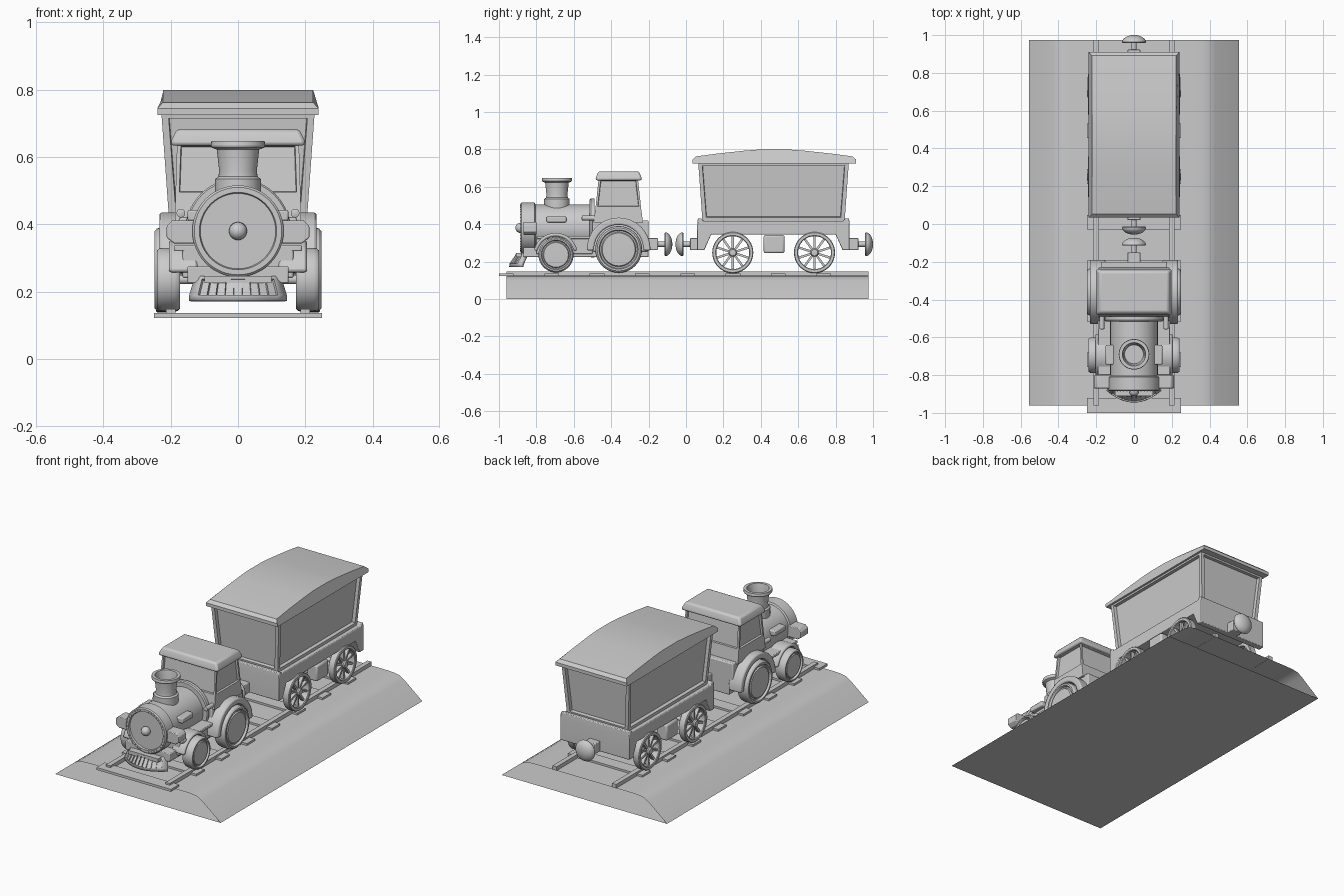
import bpy, bmesh
from math import sin, cos, pi, radians
from mathutils import Matrix, Vector

if "Cube" in bpy.data.objects:
    bpy.data.objects.remove(bpy.data.objects["Cube"])


def finish(name, bm, bevel=0):
    bmesh.ops.remove_doubles(bm, verts=bm.verts, dist=1e-5)
    bmesh.ops.recalc_face_normals(bm, faces=bm.faces)
    me = bpy.data.meshes.new(name)
    bm.to_mesh(me)
    bm.free()
    ob = bpy.data.objects.new(name, me)
    bpy.context.collection.objects.link(ob)
    if bevel:
        m = ob.modifiers.new("Bevel", 'BEVEL')
        m.width, m.segments = bevel, 2
    return ob


def box(name, x, y, z, bevel=0):
    """Box from (min, max) ranges."""
    bm = bmesh.new()
    c = [(a[0] + a[1]) / 2 for a in (x, y, z)]
    s = [abs(a[1] - a[0]) for a in (x, y, z)]
    bmesh.ops.create_cube(bm, size=1, matrix=Matrix.LocRotScale(Vector(c), None, Vector(s)))
    return finish(name, bm, bevel)


def frustum(name, yc, sections, inset=0, depth=0, bevel=0):
    """Stacked rectangles (half x, half y, z); side faces optionally recessed."""
    bm = bmesh.new()
    rings = [[bm.verts.new((sx * a, yc + sy * b, z)) for sx, sy in ((-1, -1), (1, -1), (1, 1), (-1, 1))]
             for a, b, z in sections]
    sides = [bm.faces.new((r[i], r[(i + 1) % 4], q[(i + 1) % 4], q[i]))
             for r, q in zip(rings, rings[1:]) for i in range(4)]
    bm.faces.new(rings[0][::-1])
    bm.faces.new(rings[-1])
    bmesh.ops.recalc_face_normals(bm, faces=bm.faces)
    if inset:
        bmesh.ops.inset_individual(bm, faces=sides, thickness=inset)
        bmesh.ops.inset_individual(bm, faces=sides, thickness=0.003, depth=-depth)
    return finish(name, bm, bevel)


def prism(name, pts, axis, a, b, caps=True, bevel=0):
    """Profile (y,z) along x, or (x,z) along y."""
    bm = bmesh.new()
    put = (lambda p, t: (t, p[0], p[1])) if axis == 'x' else (lambda p, t: (p[0], t, p[1]))
    A, B = [[bm.verts.new(put(p, t)) for p in pts] for t in (a, b)]
    n = len(pts)
    for i in range(n):
        bm.faces.new((A[i], A[(i + 1) % n], B[(i + 1) % n], B[i]))
    if caps:
        bm.faces.new(A)
        bm.faces.new(B[::-1])
    return finish(name, bm, bevel)


def lathe(name, prof, axis, loc, segs=40):
    """Spin (radius, height) points round an axis."""
    bm = bmesh.new()
    rings = []
    for r, h in prof:
        ring = []
        for i in range(segs):
            c, s = r * cos(2 * pi * i / segs), r * sin(2 * pi * i / segs)
            p = {'x': (h, c, s), 'y': (c, h, s), 'z': (c, s, h)}[axis]
            ring.append(bm.verts.new(Vector(p) + Vector(loc)))
        rings.append(ring)
    for r, q in zip(rings, rings[1:]):
        for i in range(segs):
            j = (i + 1) % segs
            bm.faces.new((r[i], r[j], q[j], q[i]))
    return finish(name, bm)


def fender(name, s, y, z, ro, ri, a0, a1, x0, x1):
    ang = [radians(a0 + (a1 - a0) * i / 20) for i in range(21)]
    pts = [(y + ro * cos(a), z + ro * sin(a)) for a in ang]
    pts += [(y + ri * cos(a), z + ri * sin(a)) for a in reversed(ang)]
    prism(name, pts, 'x', s * x0, s * x1, bevel=0.008)


def buffer(name, y, d):
    """Coupling block, rod and domed disc pointing along d from y."""
    box(name + "_block", (-.035, .035), (y - .01 * d, y + .05 * d), (.262, .325), .004)
    dome = [(.063 * cos(a), d * (.09 + .037 * sin(a))) for a in [i * pi / 16 for i in range(9)]]
    lathe(name + "_disc", [(0, d * .045), (.014, d * .045), (.014, d * .085), (.06, d * .085)] + dome,
          'y', (0, y, .293), 28)


# Track: open-ended ballast bank, sleepers, rails
half = [(.555, 0), (.43, .1), (.40, .117), (.365, .123), (.32, .125)]
prism("ballast", half + [(-x, z) for x, z in reversed(half)], 'y', -.96, .975, caps=False)
for i in range(8):
    y = -.961 + i * .2425
    box("sleeper", (-.25, .25), (y - .039, y + .039), (.122, .137))
for s in (-1, 1):
    box("rail", (s * .186, s * .214), (-.96, .975), (.124, .148))

# Boiler with front ring, door, knob and rear band
lathe("boiler", [(0, -.82), (.126, -.82), (.126, -.49), (0, -.49)], 'y', (0, 0, .38))
lathe("smokebox", [(0, -.875), (.112, -.875), (.115, -.885), (.13, -.885), (.136, -.879),
                   (.136, -.81), (.126, -.805)], 'y', (0, 0, .38), 48)
lathe("boiler_band", [(.12, -.515), (.152, -.515), (.157, -.508), (.157, -.49), (.12, -.49)], 'y', (0, 0, .38))
lathe("door_knob", [(.027 * sin(a), -.885 - .027 * cos(a)) for a in [i * pi / 10 for i in range(11)]],
      'y', (0, 0, .38), 20)
bm = bmesh.new()
for i in range(40):
    a = 2 * pi * i / 40
    bmesh.ops.create_cube(bm, size=.005, matrix=Matrix.Translation((.123 * cos(a), -.885, .38 + .123 * sin(a))))
finish("door_rivets", bm)

# Chimney
lathe("chimney", [(0, .47), (.068, .47), (.068, .535), (.058, .542), (.056, .56), (.063, .622), (.078, .628),
                  (.081, .635), (.079, .648), (.062, .648), (.057, .625), (.05, .56), (0, .56)], 'z', (0, -.69, 0))

# Locomotive frame
box("loco_body", (-.165, .165), (-.80, -.5), (.24, .335), .006)
box("loco_chassis", (-.15, .15), (-.87, -.2), (.225, .275), .004)
box("cab_base", (-.175, .175), (-.5, -.2), (.255, .42), .006)
prism("front_beam", [(-.212, .36), (-.19, .343), (.19, .343), (.212, .36), (.212, .395), (.195, .412),
                     (-.195, .412), (-.212, .395)], 'y', -.87, -.80, bevel=.004)
for s in (-1, 1):
    box("boiler_side_box", (s * .09, s * .15), (-.745, -.64), (.41, .442), .006)
    box("running_board", (s * .1, s * .19), (-.80, -.5), (.32, .338), .004)
    lathe("side_lamp", [(0, -.56), (.013, -.555), (.013, -.49), (0, -.49)], 'y', (s * .17, 0, .433), 14)
    fender("rear_fender", s, -.36, .265, .17, .132, -2, 182, .15, .234)
    fender("front_fender", s, -.697, .235, .118, .099, 12, 168, .12, .205)

# Cab and roof
frustum("cab", -.362, [(.188, .132, .41), (.186, .122, .485)])
frustum("cab_windows", -.362, [(.186, .122, .485), (.181, .105, .645)], inset=.016, depth=.012)
frustum("cab_roof", -.36, [(.2, .124, .634), (.198, .122, .65), (.182, .108, .683)], bevel=.01)

# Locomotive wheels
for s in (-1, 1):
    for name, y, z, R, x, w in (("rear_wheel", -.36, .265, .125, .21, .038), ("front_wheel", -.695, .236, .094, .207, .034)):
        prof = [(0, -w), (R * .92, -w), (R * .98, -w + .007), (R, -w + .016), (R, w - .016), (R * .98, w - .007),
                (R * .92, w), (R * .84, w), (R * .8, w - .012), (R * .74, w - .012), (R * .7, w - .004), (0, w - .002)]
        lathe(name, [(r, s * h) for r, h in prof], 'x', (s * x, y, z))
for y, z in ((-.36, .265), (-.695, .236)):
    lathe("loco_axle", [(.014, -.19), (.014, .19)], 'x', (0, y, z), 14)

# Curved cowcatcher with recessed slots
bm = bmesh.new()
N = 11
rows = [[bm.verts.new((w * (2 * i / N - 1), y0 + 3 * (w * (2 * i / N - 1)) ** 2, z)) for i in range(N + 1)]
        for w, y0, z in ((.146, -.946, .172), (.145, -.944, .19), (.131, -.912, .237), (.13, -.908, .247))]
slots = []
for r, (a, b) in enumerate(zip(rows, rows[1:])):
    for i in range(N):
        f = bm.faces.new((a[i], a[i + 1], b[i + 1], b[i]))
        if r == 1 and 0 < i < N - 1:
            slots.append(f)
bmesh.ops.inset_individual(bm, faces=slots, thickness=.005)
bmesh.ops.inset_individual(bm, faces=slots, thickness=.001, depth=-.008)
cow = finish("cowcatcher", bm)
m = cow.modifiers.new("Solidify", 'SOLIDIFY')
m.thickness, m.offset = .018, -1
box("cowcatcher_mount", (-.1, .1), (-.91, -.80), (.225, .247))

# Wagon frame: side skirts with dropped ends, end plates
drop = [(.06, .262), (.098, .262), (.135, .345), (.8, .345), (.837, .262), (.875, .262),
        (.875, .395), (.872, .43), (.85, .43), (.845, .418), (.09, .418), (.085, .43), (.063, .43), (.06, .395)]
prism("wagon_frame", drop, 'x', -.232, .232, bevel=.004)

# Wagon body and arched roof
frustum("wagon_body", .468, [(.205, .38, .415), (.228, .403, .735)], inset=.03, depth=.02)
arch = [(-.438, .725), (.438, .725), (.438, .745), (.42, .762), (.3, .778), (.16, .793), (.07, .8),
        (-.07, .8), (-.16, .793), (-.3, .778), (-.42, .762), (-.438, .745)]
roof = prism("wagon_roof", [(.472 + y, z) for y, z in arch], 'x', -.24, .24)
for v in roof.data.vertices:
    if v.co.z > .75:
        v.co.x *= .93

# Wagon spoked wheels, axles and side boxes
for y in (.25, .687):
    lathe("wagon_axle", [(.012, -.21), (.012, .21)], 'x', (0, y, .25), 14)
    for s in (-1, 1):
        rim = [(.11, -.018), (.11, .018), (.106, .022), (.092, .022), (.088, .018), (.088, -.022), (.106, -.022), (.11, -.018)]
        lathe("wagon_wheel_rim", [(r, s * h) for r, h in rim], 'x', (s * .222, y, .248))
        hub = [(0, -.022), (.022, -.022), (.022, .018), (.017, .025), (0, .027)]
        lathe("wagon_wheel_hub", [(r, s * h) for r, h in hub], 'x', (s * .222, y, .248), 20)
        bm = bmesh.new()
        for k in range(10):
            mat = (Matrix.Translation((s * .222, y, .248)) @ Matrix.Rotation(k * pi / 5, 4, 'X')
                   @ Matrix.Translation((0, 0, .055)) @ Matrix.Diagonal((.02, .012, .074, 1)))
            bmesh.ops.create_cube(bm, size=1, matrix=mat)
        finish("wagon_wheel_spokes", bm)
for s in (-1, 1):
    box("wagon_side_box", (s * .17, s * .24), (.415, .527), (.245, .342), .01)

# Couplings
buffer("loco_rear_buffer", -.2, 1)
buffer("wagon_front_buffer", .071, -1)
buffer("wagon_rear_buffer", .873, 1)

# Smooth shading with sharp edges kept
bpy.ops.object.select_all(action='SELECT')
bpy.context.view_layer.objects.active = bpy.data.objects["boiler"]
bpy.ops.object.shade_smooth_by_angle(angle=radians(30))
